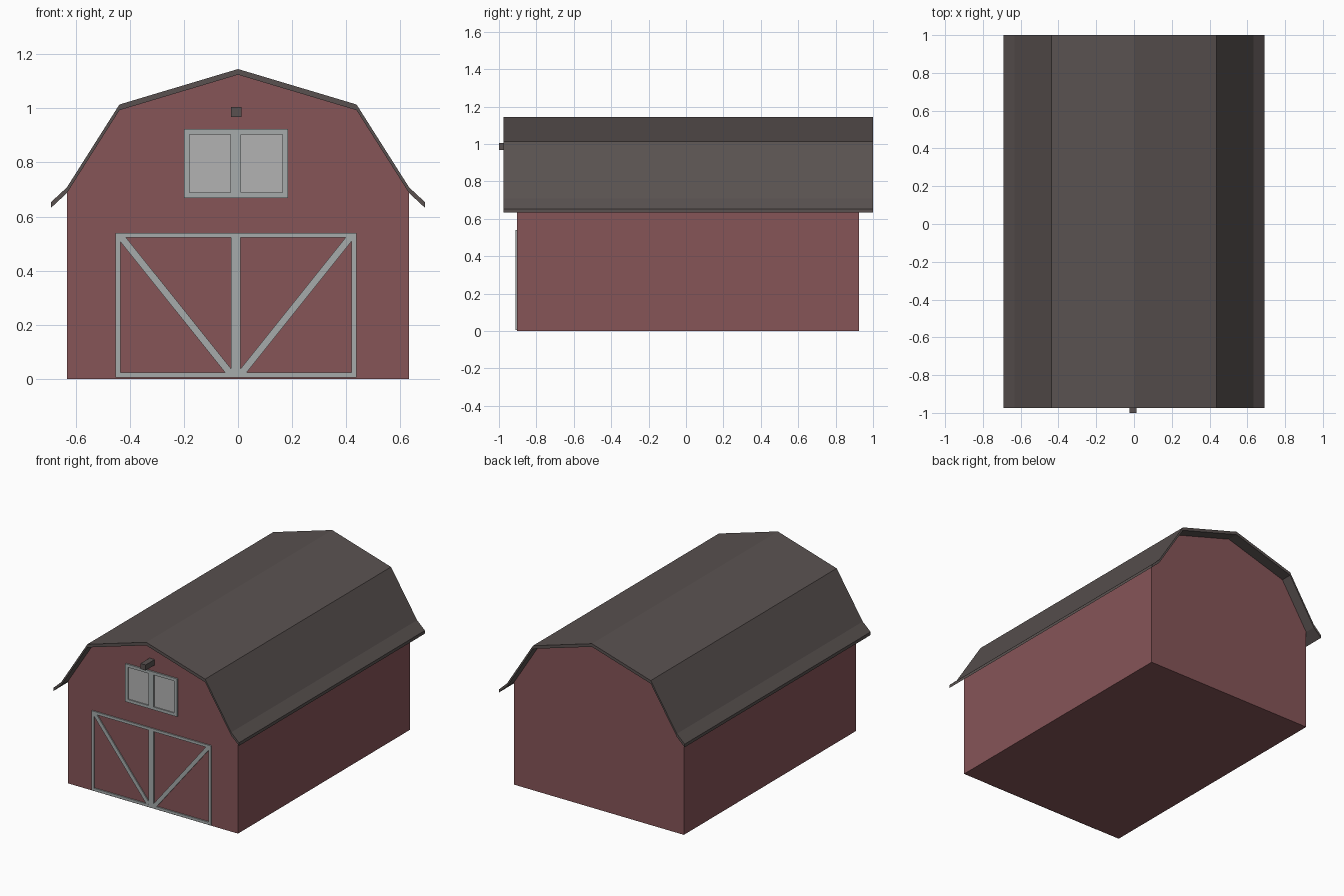
import bpy, bmesh, math
from mathutils import Matrix

if "Cube" in bpy.data.objects:
    bpy.data.objects.remove(bpy.data.objects["Cube"])


def material(name, rgb):
    m = bpy.data.materials.new(name)
    m.diffuse_color = (*rgb, 1)
    m.use_nodes = True
    m.node_tree.nodes["Principled BSDF"].inputs["Base Color"].default_value = m.diffuse_color
    return m


RED = material("barn_red", (0.24, 0.09, 0.097))
DARK = material("roof_brown", (0.10, 0.083, 0.08))
TRIM = material("trim_grey", (0.38, 0.41, 0.41))
PANE = material("pane_grey", (0.45, 0.45, 0.45))


def finish(name, bm, mat):
    bmesh.ops.recalc_face_normals(bm, faces=bm.faces)
    me = bpy.data.meshes.new(name)
    bm.to_mesh(me)
    bm.free()
    me.materials.append(mat)
    ob = bpy.data.objects.new(name, me)
    bpy.context.collection.objects.link(ob)
    return ob


def extrude_profile(name, pts, y0, y1, mat):
    """Closed x/z outline extruded along y."""
    bm = bmesh.new()
    face = bm.faces.new([bm.verts.new((x, y0, z)) for x, z in pts])
    ext = bmesh.ops.extrude_face_region(bm, geom=[face])["geom"]
    bmesh.ops.translate(bm, vec=(0, y1 - y0, 0),
                        verts=[v for v in ext if isinstance(v, bmesh.types.BMVert)])
    return finish(name, bm, mat)


def box(name, x0, x1, y0, y1, z0, z1, mat):
    return extrude_profile(name, [(x0, z0), (x1, z0), (x1, z1), (x0, z1)], y0, y1, mat)


def frame(name, x0, x1, z0, z1, w, y0, y1, mat):
    """Four-sided rectangular frame of bar width w."""
    for part, a in (("left", (x0, x0 + w, z0, z1)), ("right", (x1 - w, x1, z0, z1)),
                    ("bottom", (x0 + w, x1 - w, z0, z0 + w)),
                    ("top", (x0 + w, x1 - w, z1 - w, z1))):
        box(f"{name}_{part}", a[0], a[1], y0, y1, a[2], a[3], mat)


FRONT, BACK, T = -0.903, 0.925, 0.021

# Gambrel roof: outer line mirrored, inner line dropped by the thickness
half = [(0.69, 0.654), (0.632, 0.708), (0.438, 1.014)]
outer = half + [(0, 1.145)] + [(-x, z) for x, z in reversed(half)]
inner = [(x, z - T) for x, z in outer]
extrude_profile("roof", outer + inner[::-1], -0.975, 1.0, DARK)

# Barn body, filled up to the underside of the roof
extrude_profile("barn_body", [(0.632, 0)] + inner[1:-1] + [(-0.632, 0)], FRONT, BACK, RED)

# Hay hoist beam above the loft window
box("hoist_beam", -0.025, 0.013, -1.0, FRONT + 0.01, 0.968, 1.005, DARK)

# Barn doors: framed leaves, each with one diagonal brace
MID, DOOR_Y = -0.008, -0.911
for side, s in (("left", -1), ("right", 1)):
    x0, x1 = sorted((MID, MID + s * 0.445))
    frame(f"{side}_door_frame", x0, x1, 0.005, 0.54, 0.018, DOOR_Y, FRONT + 0.004, TRIM)
    a, b = (MID + s * 0.425, 0.526), (MID + s * 0.02, 0.02)
    length = math.dist(a, b)
    nx, nz = -(b[1] - a[1]) / length * 0.013, (b[0] - a[0]) / length * 0.013
    extrude_profile(f"{side}_door_brace",
                    [(a[0] + nx, a[1] + nz), (b[0] + nx, b[1] + nz),
                     (b[0] - nx, b[1] - nz), (a[0] - nx, a[1] - nz)],
                    DOOR_Y + 0.001, FRONT + 0.004, TRIM)

# Loft window: two framed shutters with recessed panes
for side, x0, x1 in (("left", -0.2, MID), ("right", MID, 0.185)):
    frame(f"{side}_window_frame", x0, x1, 0.669, 0.924, 0.02, -0.913, FRONT + 0.004, TRIM)
    box(f"{side}_window_pane", x0 + 0.02, x1 - 0.02, -0.906, FRONT + 0.004,
        0.689, 0.904, PANE)
